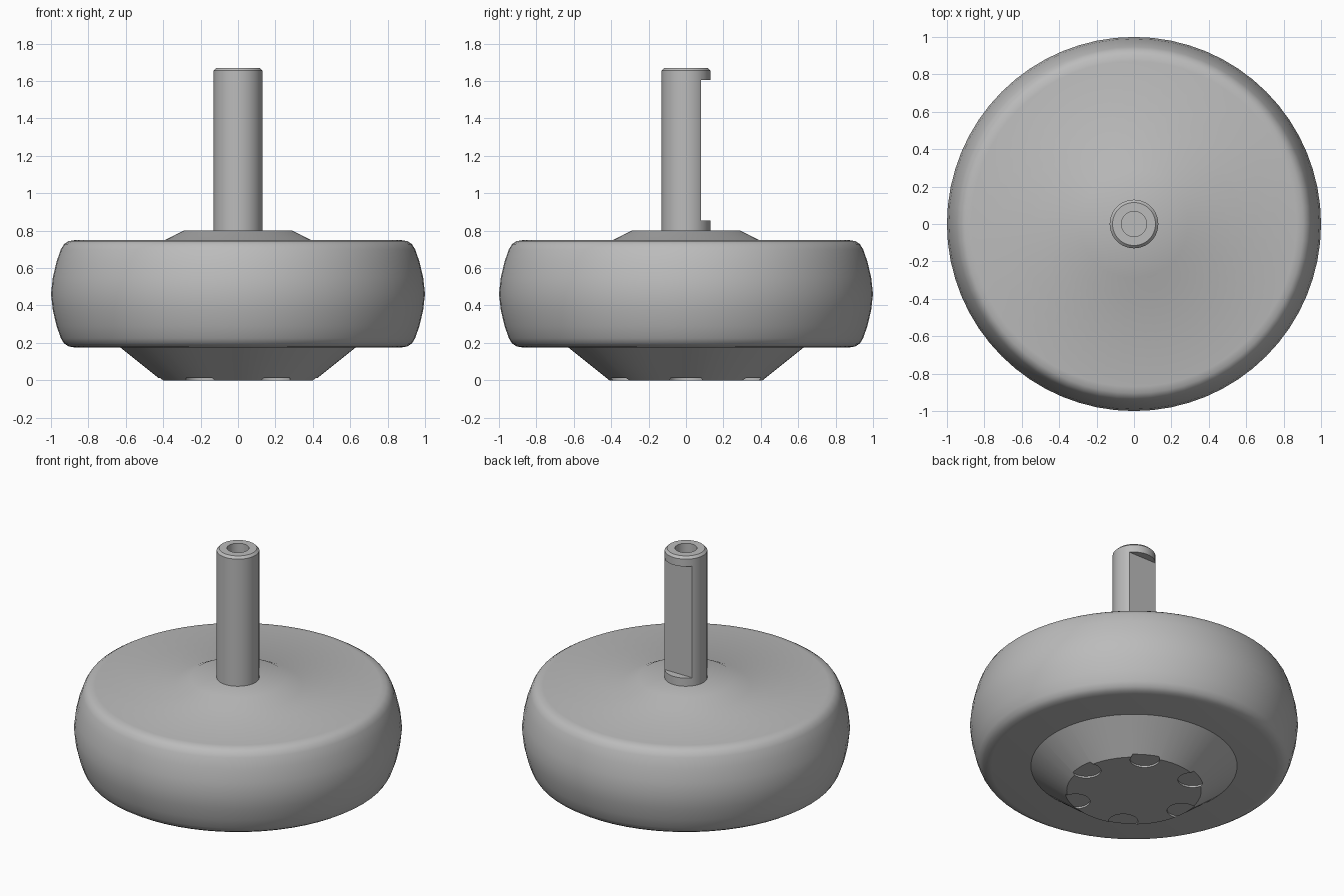
import bpy, bmesh, math
from mathutils import Matrix

if "Cube" in bpy.data.objects:
    bpy.data.objects.remove(bpy.data.objects["Cube"], do_unlink=True)

grey = bpy.data.materials.new("plain grey")
grey.use_nodes = True
grey.diffuse_color = (0.5, 0.5, 0.5, 1)
grey.node_tree.nodes["Principled BSDF"].inputs["Base Color"].default_value = grey.diffuse_color


def make_object(name, bm):
    mesh = bpy.data.meshes.new(name)
    bmesh.ops.recalc_face_normals(bm, faces=bm.faces)
    bm.to_mesh(mesh)
    bm.free()
    obj = bpy.data.objects.new(name, mesh)
    bpy.context.collection.objects.link(obj)
    mesh.materials.append(grey)
    return obj


def lathe(name, profile, sides):
    """Revolve an (r, z) profile around the z axis; ends lie on the axis."""
    bm = bmesh.new()
    verts = [bm.verts.new((r, 0, z)) for r, z in profile]
    edges = [bm.edges.new(pair) for pair in zip(verts, verts[1:])]
    bmesh.ops.spin(bm, geom=verts + edges, cent=(0, 0, 0), axis=(0, 0, 1),
                   angle=math.tau, steps=sides, use_merge=True)
    bmesh.ops.remove_doubles(bm, verts=bm.verts, dist=1e-4)
    return make_object(name, bm)


def cut(obj, cutter):
    mod = obj.modifiers.new("cut", "BOOLEAN")
    mod.operation = "DIFFERENCE"
    mod.solver = "EXACT"
    mod.object = cutter
    bpy.context.view_layer.objects.active = obj
    bpy.ops.object.modifier_apply(modifier=mod.name)
    bpy.data.objects.remove(cutter, do_unlink=True)


def smooth(obj, degrees):
    bpy.ops.object.select_all(action="DESELECT")
    obj.select_set(True)
    bpy.context.view_layer.objects.active = obj
    bpy.ops.object.shade_smooth_by_angle(angle=math.radians(degrees))


# Wheel body: crowned rim mirrored about its mid height, with a raised collar
MID = 0.4625
crown = [(0.87, 0.75), (0.905, 0.744), (0.93, 0.728), (0.947, 0.7),
         (0.97, 0.635), (0.99, 0.55)]
lower = [(r, 2 * MID - z) for r, z in reversed(crown)]
wheel = lathe("wheel_body", [(0, 0.8), (0.29, 0.8), (0.39, 0.75)] + crown
              + [(1, MID)] + lower + [(0, 0.175)], 64)
smooth(wheel, 40)

# Tapered base with six shallow round pockets along its lower edge
base = lathe("tapered_base", [(0, 0.2), (0.66, 0.2), (0.41, 0), (0, 0)], 64)
bm = bmesh.new()
for i in range(6):
    a = i * math.tau / 6
    bmesh.ops.create_cone(
        bm, cap_ends=True, segments=24, radius1=0.09, radius2=0.09, depth=0.1,
        matrix=Matrix.Translation((0.38 * math.cos(a), 0.38 * math.sin(a), -0.038)))
cut(base, make_object("pocket_cutter", bm))
smooth(base, 30)

# Shaft: chamfered tip, blind bore and a flat along the back
shaft = lathe("shaft", [(0, 1.3), (0.067, 1.3), (0.067, 1.67), (0.115, 1.67),
                        (0.13, 1.655), (0.13, 0.78), (0, 0.78)], 48)
bm = bmesh.new()
bmesh.ops.create_cube(bm, size=1, matrix=Matrix.Translation((0, 0.18, 1.23))
                      @ Matrix.Diagonal((0.4, 0.2, 0.75, 1)))
cut(shaft, make_object("flat_cutter", bm))
smooth(shaft, 30)
